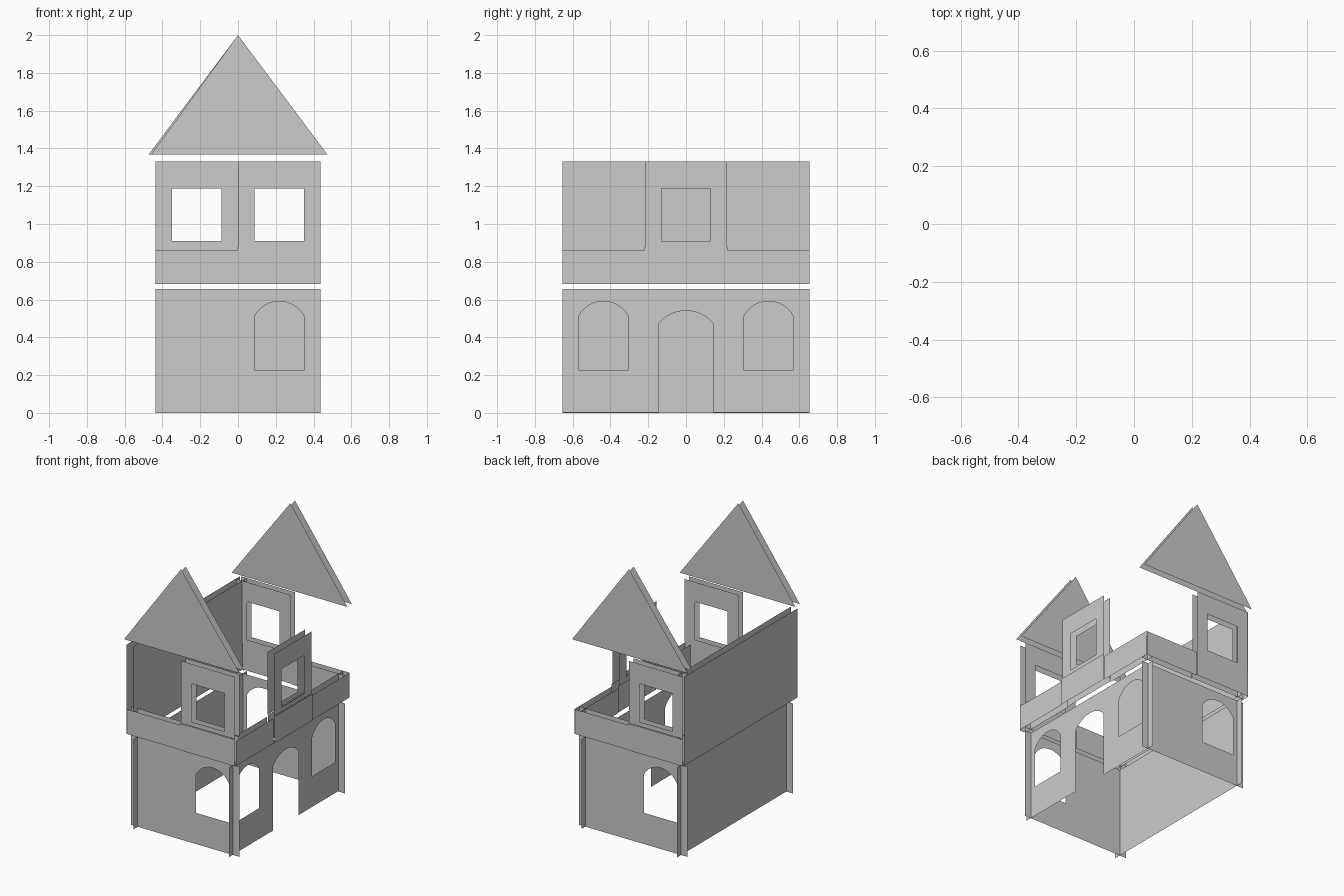
import bpy, bmesh
from math import pi, sin, cos, asin
from mathutils import Matrix, Vector

if "Cube" in bpy.data.objects:
    bpy.data.objects.remove(bpy.data.objects["Cube"])


def rect(a, b, z0, z1):
    return [(a, z0), (b, z0), (b, z1), (a, z1)]


def arc(c, w, spring, top, n=12):
    """Segmental arch points from right to left."""
    h = top - spring
    r = (w * w + h * h) / (2 * h)
    t = asin(w / r)
    return [(c + r * sin(t - 2 * t * i / n), top - r + r * cos(t - 2 * t * i / n))
            for i in range(n + 1)]


def arched(c):
    return [(c - .132, .227), (c + .132, .227)] + arc(c, .132, .51, .591)


def sheet(name, outline, holes, dist, yaw):
    """Flat upright panel at a distance from the centre; yaw 0 faces front."""
    bm = bmesh.new()
    edges = []
    for loop in [outline] + holes:
        vs = [bm.verts.new((u, -dist, z)) for u, z in loop]
        edges += [bm.edges.new((vs[i - 1], vs[i])) for i in range(len(vs))]
    if holes or len(outline) > 4:
        bmesh.ops.triangle_fill(bm, use_beauty=True, edges=edges, normal=Vector((0, -1, 0)))
        bmesh.ops.dissolve_limit(bm, angle_limit=.01, verts=bm.verts[:], edges=bm.edges[:])
    else:
        bm.faces.new(bm.verts[:])
    bm.transform(Matrix.Rotation(yaw, 4, 'Z'))
    me = bpy.data.meshes.new(name)
    bm.to_mesh(me)
    bm.free()
    bpy.context.collection.objects.link(bpy.data.objects.new(name, me))


def double(name, outline, holes, outer, yaw):
    """Outer and inner skins of an upper-storey panel."""
    sheet(name + "_outer", outline, holes, outer, yaw)
    sheet(name + "_inner", outline, holes, outer - .052, yaw)


HX, HY = .437, .655          # half wall lengths
OX, OY = .441, .656          # outer skin distances
LX, LY = .385, .606          # lower wall distances
LIP = .006                   # window bases stand slightly proud
Z0, ZP, ZW, Z1 = .682, .862, .877, 1.331   # upper storey levels

# Front, and the back as its half-turn copy
for side, yaw in (("front", 0), ("back", pi)):
    sheet(side + "_lower_wall", rect(-HX, HX, 0, .656), [arched(.219)], LY, yaw)
    double(side + "_parapet", rect(-HX, -.003, Z0, ZP), [], OY, yaw)
    double(side + "_window_base", rect(-.003, HX, Z0, ZW), [], OY + LIP, yaw)
    double(side + "_window_panel", rect(0, HX, ZW, Z1),
           [rect(.087, .35, .91, 1.188)], OY, yaw)
    double(side + "_gable", [(-.46, 1.367), (.474, 1.367), (0, 2)], [], OY, yaw)

# Right side: arched door between two arched windows
R = pi / 2
door = [(-HY, .003), (-.145, .003)] + arc(0, .145, .472, .541)[::-1] + \
       [(.145, .003), (HY, .003), (HY, .656), (-HY, .656)]
# the arch is traced left to right, so the outline stays simple
sheet("right_lower_wall", door, [arched(-.437), arched(.437)], LX, R)
for name, a, b in (("near", -HY, -.22), ("far", .22, HY)):
    double("right_parapet_" + name, rect(a, b, Z0, ZP), [], OX, R)
double("right_window_base", rect(-.22, .22, Z0, ZW), [], OX + LIP, R)
double("right_window_panel", rect(-.215, .215, ZW, Z1),
       [rect(-.13, .13, .91, 1.188)], OX, R)

# Left side: plain walls
sheet("left_lower_wall", rect(-HY, HY, 0, .656), [], LX, -R)
double("left_upper_wall", rect(-HY, HY, Z0, Z1), [], OX, -R)
